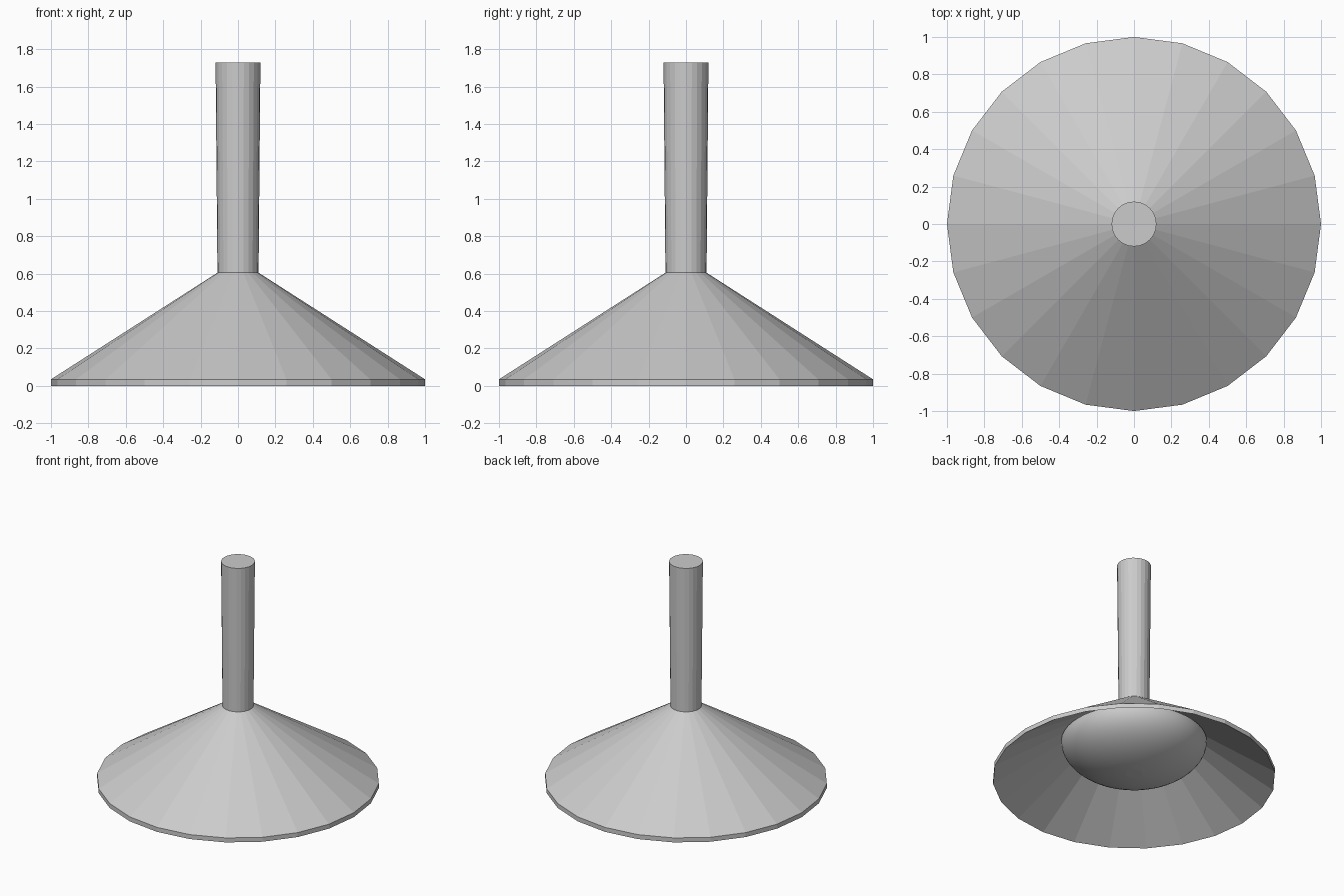
import bpy, bmesh
from math import cos, sin, tau, pi

if "Cube" in bpy.data.objects:
    bpy.data.objects.remove(bpy.data.objects["Cube"])


def lathe(name, profile, sides=24, cap_top=False, cap_bottom=False, smooth=False):
    """Turn a (radius, height) profile into a round part."""
    bm = bmesh.new()
    rings = [[bm.verts.new((r * cos(tau * i / sides), r * sin(tau * i / sides), z))
              for i in range(sides)] for r, z in profile]
    for low, high in zip(rings, rings[1:]):
        for i in range(sides):
            j = (i + 1) % sides
            bm.faces.new((low[i], low[j], high[j], high[i]))
    if cap_top:
        bm.faces.new(rings[-1])
    if cap_bottom:
        bm.faces.new(rings[0][::-1])
    for face in bm.faces:
        face.smooth = smooth and len(face.verts) == 4
    mesh = bpy.data.meshes.new(name)
    bm.to_mesh(mesh)
    bm.free()
    obj = bpy.data.objects.new(name, mesh)
    bpy.context.collection.objects.link(obj)
    return obj


# Conical shade: inner cone, sharp lower lip, upright rim, outer cone
lathe("lamp_shade", [(0.11, 0.57), (1.0, 0.0), (1.0, 0.035), (0.11, 0.605)],
      cap_top=True, cap_bottom=True)

# Slightly flared hanging stem
lathe("stem", [(0.11, 0.605), (0.12, 1.73)], cap_top=True, cap_bottom=True)

# Smooth diffuser dome bulging down from inside the shade
dome = [(0.515 * sin(pi / 2 * k / 14), 0.30 - 0.27 * cos(pi / 2 * k / 14))
        for k in range(1, 15)]
lathe("diffuser", dome, sides=48, cap_bottom=True, smooth=True)
